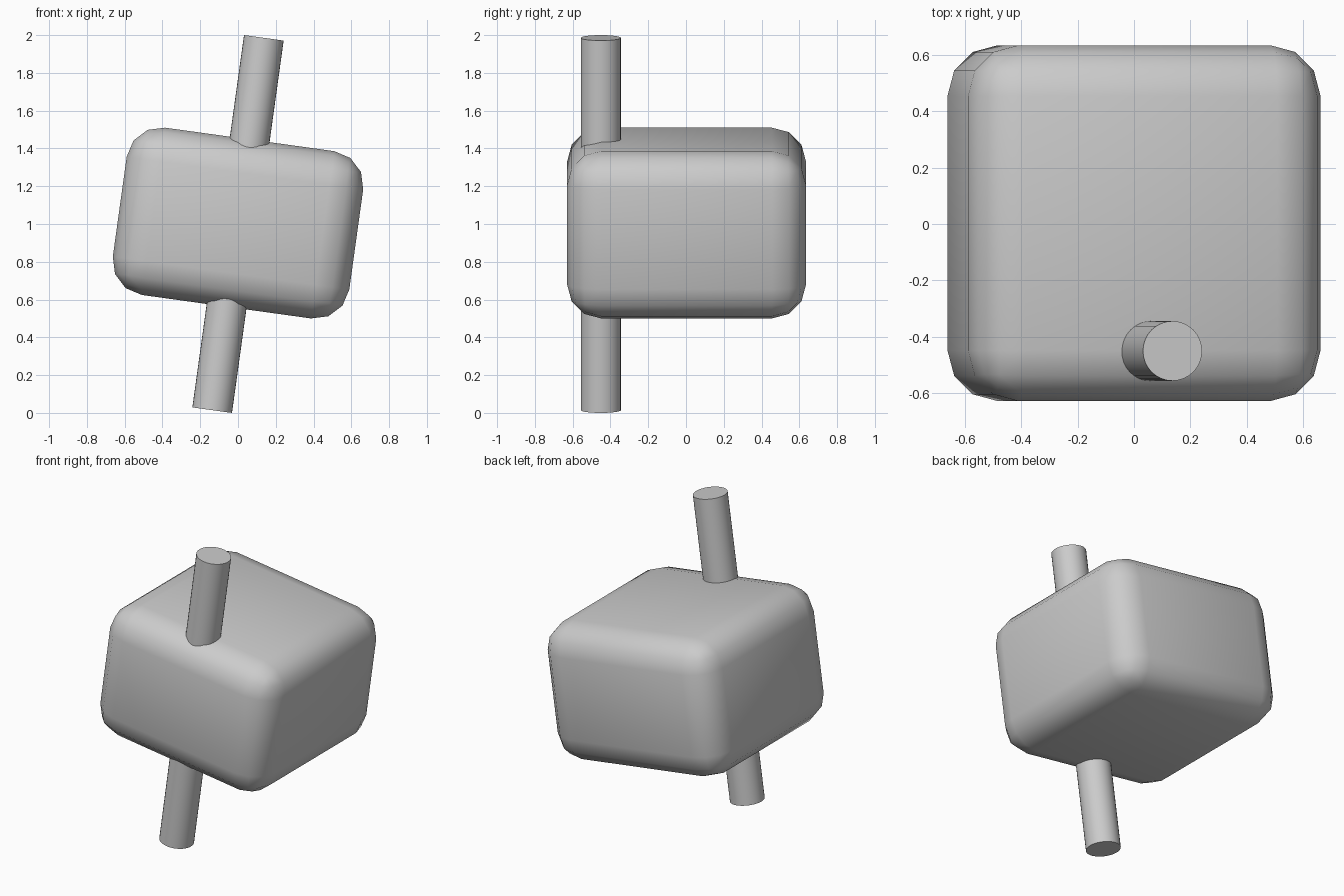
import bpy
import math

default = bpy.data.objects.get("Cube")
if default:
    bpy.data.objects.remove(default, do_unlink=True)

TILT = math.radians(7.9)

# Plain grey material
GREY = (0.6, 0.6, 0.6, 1.0)
grey = bpy.data.materials.new("grey")
grey.use_nodes = True
grey.diffuse_color = GREY
grey.node_tree.nodes["Principled BSDF"].inputs["Base Color"].default_value = GREY


def finish(obj, name, angle):
    obj.name = name
    obj.data.materials.append(grey)
    bpy.ops.object.shade_smooth_by_angle(angle=math.radians(angle))


# Rounded block, tilted about the front-to-back axis
bpy.ops.mesh.primitive_cube_add(size=1, location=(0, 0.003, 1.005), rotation=(0, TILT, 0))
block = bpy.context.object
block.scale = (1.264, 1.264, 0.894)
bpy.ops.object.transform_apply(location=False, rotation=False, scale=True)
bevel = block.modifiers.new("rounded_edges", 'BEVEL')
bevel.width = 0.18
bevel.segments = 3
bevel.limit_method = 'NONE'
bpy.ops.object.modifier_apply(modifier=bevel.name)
finish(block, "rounded_block", 29)

# Long rod passing through the block near its front
bpy.ops.mesh.primitive_cylinder_add(vertices=32, radius=0.106, depth=1.99,
                                    location=(0, -0.451, 1.0), rotation=(0, TILT, 0))
finish(bpy.context.object, "rod", 30)
